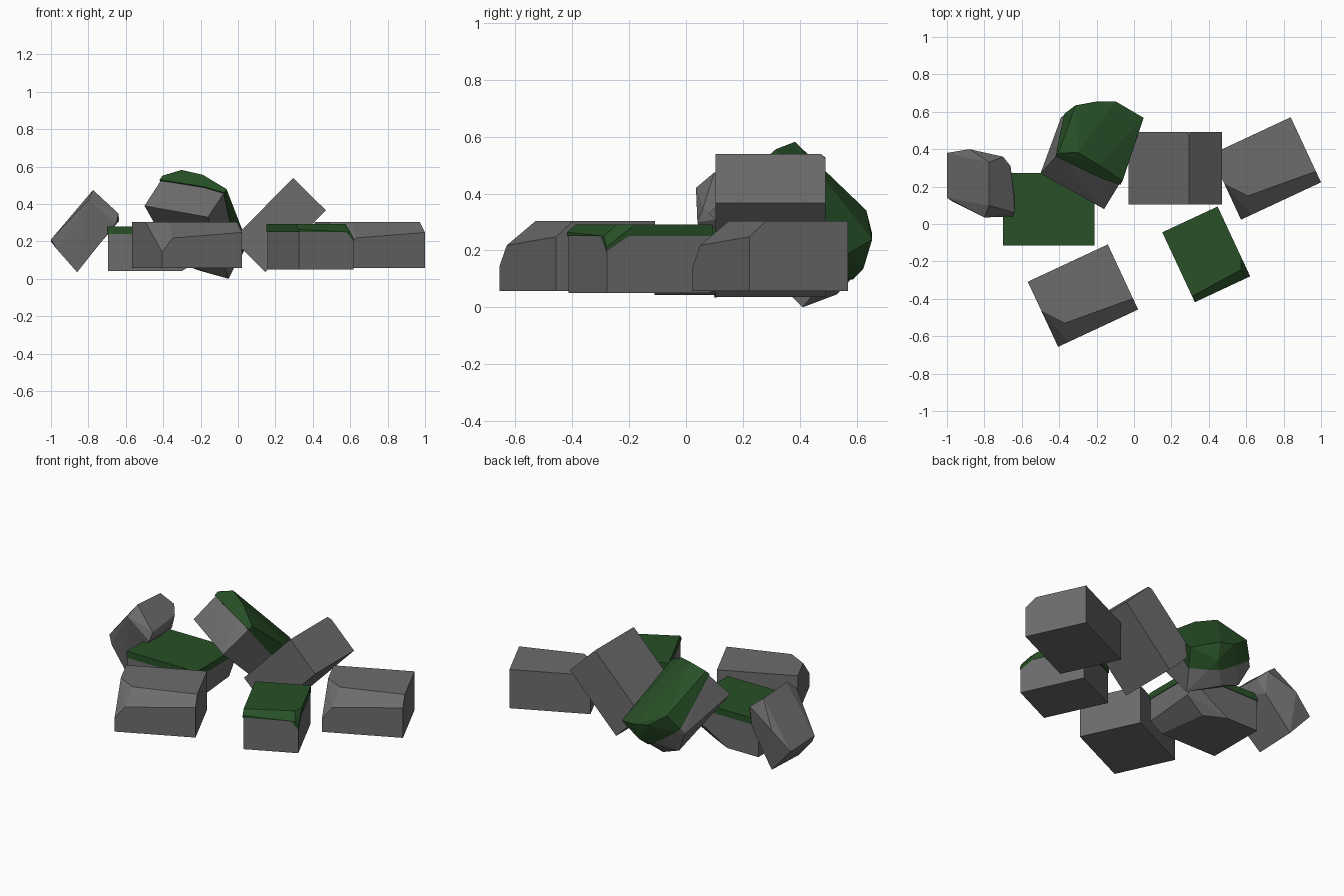
import bpy, bmesh
from math import radians
from mathutils import Matrix, Vector

if "Cube" in bpy.data.objects:
    bpy.data.objects.remove(bpy.data.objects["Cube"])


def material(name, color):
    m = bpy.data.materials.new(name)
    m.diffuse_color = (*color, 1)
    m.use_nodes = True
    m.node_tree.nodes["Principled BSDF"].inputs["Base Color"].default_value = m.diffuse_color
    return m


stone_mat = material("dark_stone", (0.15, 0.15, 0.15))
moss_mat = material("moss_green", (0.021, 0.08, 0.02))


def block(k):
    # box with a sloped front top edge and one cut corner; k sets how deep the cuts go
    u, v, h = .236, .192, .245
    return [(-u, v, 0), (u, v, 0), (u, -v, 0), (-u, -v, 0), (-u, v, h), (u, v, h),
            (u, -v, h - .055 * k), (u, -v + .065 * k, h), (-u + .086 * k, -v + .1 * k, h),
            (-u + .062 * k, -v, h - .085 * k), (-u, -v, h - .16 * k), (-u, -v + .209 * k, h)]


def place(loc, rz=0, scale=(1, 1, 1), k=1):
    m = Matrix.Translation(loc) @ Matrix.Rotation(radians(rz), 4, 'Z') @ Matrix.Diagonal((*scale, 1))
    return [m @ Vector(p) for p in block(k)]


def add_hull(bm, pts, flat=4):
    vs = [bm.verts.new(p) for p in pts]
    res = bmesh.ops.convex_hull(bm, input=vs)
    junk = {v for v in res["geom_interior"] + res["geom_unused"] if isinstance(v, bmesh.types.BMVert)}
    bmesh.ops.delete(bm, geom=list(junk), context='VERTS')
    bmesh.ops.dissolve_limit(bm, angle_limit=radians(flat), verts=bm.verts[:], edges=bm.edges[:])


def finish(bm, name, mat):
    bmesh.ops.recalc_face_normals(bm, faces=bm.faces[:])
    me = bpy.data.meshes.new(name)
    bm.to_mesh(me)
    bm.free()
    me.materials.append(mat)
    bpy.context.collection.objects.link(bpy.data.objects.new(name, me))


def stone(name, pts, flat=4):
    bm = bmesh.new()
    add_hull(bm, pts, flat)
    finish(bm, name, stone_mat)


def moss(name, pts, cuts, swell=1.02):
    # slightly swollen copy of the stone, keeping only what lies beyond each plane
    pts = [Vector(p) for p in pts]
    mid = sum(pts, Vector()) / len(pts)
    for i, (co, no) in enumerate(cuts):
        bm = bmesh.new()
        add_hull(bm, [mid + (p - mid) * swell for p in pts])
        bmesh.ops.bisect_plane(bm, geom=bm.verts[:] + bm.edges[:] + bm.faces[:],
                               plane_co=co, plane_no=no, clear_inner=True)
        bmesh.ops.holes_fill(bm, edges=[e for e in bm.edges if e.is_boundary], sides=0)
        finish(bm, f"{name}_{i + 1}", moss_mat)


# Flat-lying bare stones
stone("front_stone", place((-.273, -.383, .058), 25))
stone("right_stone", place((.705, .297, .058), 25))

# Front right mossy stone
g = place((.387, -.163, .05), 25, (-.160 / .236, .202 / .192, .98), .5)
stone("front_right_stone", g)
corner_dir = Vector((.795, -.05, .62)).normalized()
moss("front_right_moss", g, [((0, 0, .25), (0, 0, 1)),
                             (g[10] - corner_dir * .006, corner_dir)])

# Left mossy stone, lying upside down
b = place((-.456, .08, .278), 90, (-.19 / .236, .240 / .192, -.96))
stone("left_stone", b)
moss("left_moss", b, [((0, 0, .24), (0, 0, 1))])

# Middle stone leaning on its edge
lean = Matrix.Translation((.22, .297, .288)) @ Matrix.Rotation(radians(-45.5), 4, 'Y')
d = [lean @ Vector((x * .231, y * .194, z * .123))
     for x in (-1, 1) for y in (-1, 1) for z in (-1, 1) if (x, y, z) != (1, 1, 1)]
d += [lean @ Vector(p) for p in [(.231, .178, .123), (.213, .194, .123), (.231, .194, .1)]]
stone("leaning_stone", d)

# Far left small tilted stone
stone("far_left_stone", [
    (-1, .14, .21), (-1, .38, .20), (-.88, .40, .31), (-.80, .035, .42), (-.775, .10, .475),
    (-.775, .33, .46), (-.70, .36, .40), (-.66, .31, .36), (-.64, .06, .35), (-.635, .12, .31),
    (-.97, .12, .16), (-.86, .10, .035), (-.86, .37, .045), (-.65, .04, .30), (-.70, .34, .26)], 9)

# Back mossy stone tipped backwards
c = [(-.16, .08, .33), (-.065, .235, .475), (-.05, .41, 0), (.045, .565, .19), (-.50, .27, .39),
     (-.40, .38, .545), (-.30, .385, .575), (-.19, .32, .55), (-.31, .63, .34), (-.39, .57, .22), (-.20, .65, .26),
     (-.10, .65, .24), (-.33, .54, .09), (-.21, .53, .045), (-.11, .62, .14)]
stone("back_stone", c)
up = Vector((.42, .67, .62)).normalized()
moss("back_moss", c, [(Vector((-.065, .235, .475)) - up * .03, up),
                      ((-.15, .6, .25), Vector((.15, .7, .7)).normalized())], 1.025)
